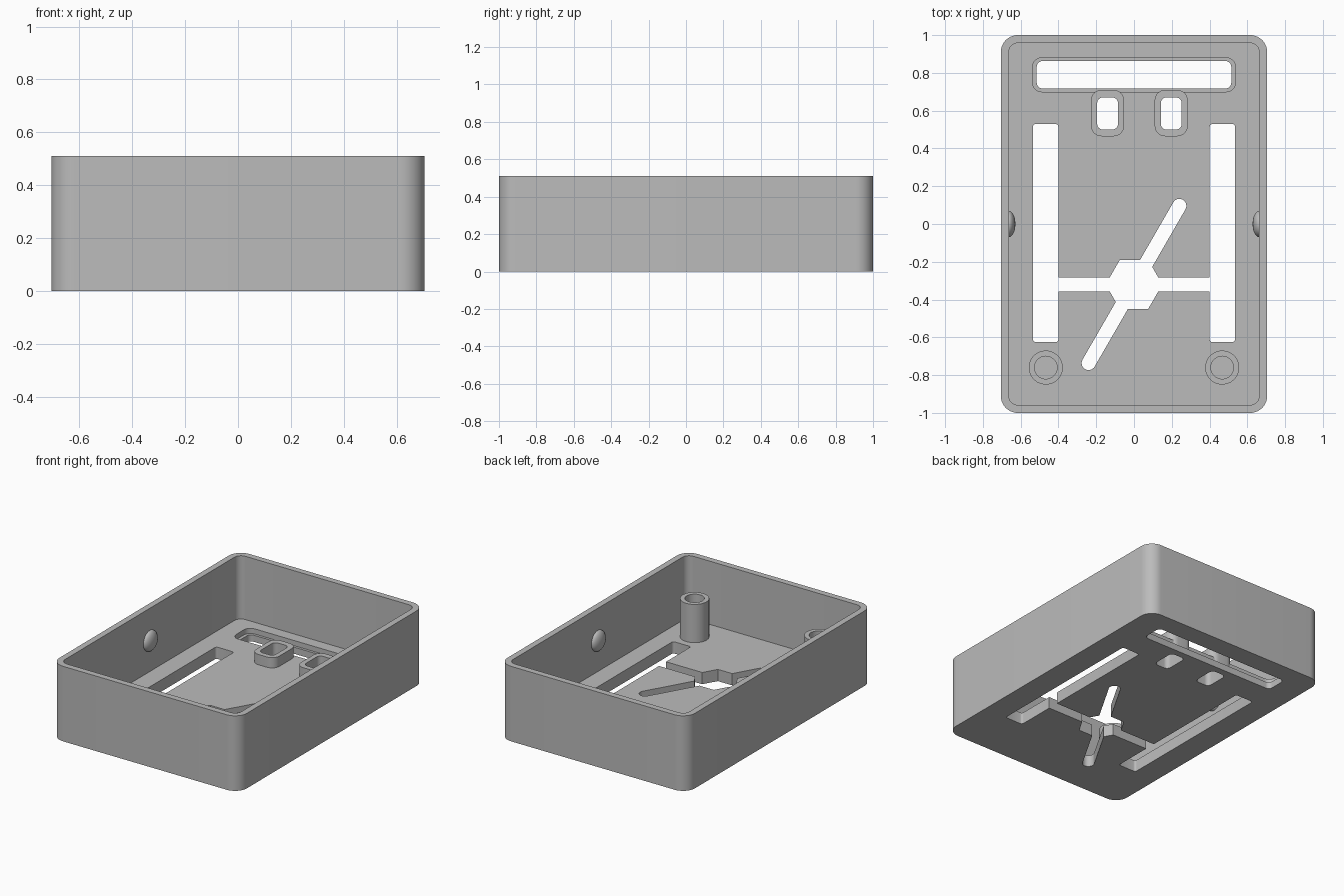
import bpy, bmesh, math
from mathutils import Matrix, Vector

cube = bpy.data.objects.get("Cube")
if cube:
    bpy.data.objects.remove(cube, do_unlink=True)

grey = bpy.data.materials.new("plain_grey")
grey.use_nodes = True
COLOUR = (0.5, 0.5, 0.5, 1)
grey.diffuse_color = COLOUR
grey.node_tree.nodes["Principled BSDF"].inputs["Base Color"].default_value = COLOUR

HEIGHT, FLOOR, STAR_Y = 0.51, 0.08, -0.32


def rounded(cx, cy, w, d, r, steps=8):
    """Outline of a rounded rectangle; a circle when r is half the size."""
    pts = []
    for q, (sx, sy) in enumerate([(1, 1), (-1, 1), (-1, -1), (1, -1)]):
        for i in range(steps + 1):
            a = math.pi / 2 * (q + i / steps)
            p = Vector((cx + sx * (w / 2 - r) + r * math.cos(a),
                        cy + sy * (d / 2 - r) + r * math.sin(a), 0))
            if all((p - o).length > 1e-5 for o in pts):
                pts.append(p)
    return pts


def prism(name, outline, z0, z1, turn=None):
    """Solid raised from a flat outline."""
    bm = bmesh.new()
    verts = [bm.verts.new((p.x, p.y, z0)) for p in outline]
    face = bm.faces.new(verts)
    top = bmesh.ops.extrude_face_region(bm, geom=[face])["geom"]
    bmesh.ops.translate(bm, vec=(0, 0, z1 - z0),
                        verts=[v for v in top if isinstance(v, bmesh.types.BMVert)])
    if turn:
        bm.transform(turn)
    bmesh.ops.recalc_face_normals(bm, faces=bm.faces)
    return finish(name, bm)


def finish(name, bm):
    mesh = bpy.data.meshes.new(name)
    bm.to_mesh(mesh)
    bm.free()
    mesh.materials.append(grey)
    obj = bpy.data.objects.new(name, mesh)
    bpy.context.collection.objects.link(obj)
    return obj


def cut(obj, cutter):
    """Subtract the cutter, then discard it."""
    mod = obj.modifiers.new("cut", 'BOOLEAN')
    mod.operation, mod.solver, mod.object = 'DIFFERENCE', 'EXACT', cutter
    cutter.hide_render = True
    bpy.context.view_layer.update()
    graph = bpy.context.evaluated_depsgraph_get()
    mesh = bpy.data.meshes.new_from_object(obj.evaluated_get(graph))
    obj.modifiers.clear()
    obj.data = mesh
    bpy.data.objects.remove(cutter, do_unlink=True)


def cut_prism(obj, outline, z0=-0.1, z1=0.3, turn=None):
    cut(obj, prism("cutter", outline, z0, z1, turn))


# Open tray
tray = prism("tray", rounded(0, 0, 1.41, 2, 0.09, 12), 0, HEIGHT)
cut_prism(tray, rounded(0, 0, 1.326, 1.916, 0.048, 12), FLOOR, 0.7)
parts = [tray]

# Wide back opening with a shallow recess around it
cut_prism(tray, rounded(0, 0.79, 1.075, 0.18, 0.05), 0.045)
cut_prism(tray, rounded(0, 0.79, 1.03, 0.145, 0.03))

# Star vent: hexagonal hub, cross bar and four slanted arms
hub = [Vector((0.15 * math.cos(math.radians(a)),
               STAR_Y + 0.15 * math.sin(math.radians(a)), 0)) for a in range(0, 360, 60)]
cut_prism(tray, hub)
cut_prism(tray, rounded(0, STAR_Y, 0.9, 0.075, 0.005, 1))
for angle in (60, 120):
    turn = Matrix.Translation((0, STAR_Y, 0)) @ Matrix.Rotation(math.radians(angle), 4, 'Z')
    cut_prism(tray, rounded(0, 0, 1.035, 0.074, 0.037), turn=turn)

for side, s in (("right", -1), ("left", 1)):
    # Long side slot
    cut_prism(tray, rounded(s * 0.468, -0.048, 0.135, 1.155, 0.015, 4))

    # Raised collar around a small through opening
    hole = (s * 0.197 if s > 0 else -0.14, 0.585, 0.11, 0.17, 0.03)
    collar = prism(side + "_collar", rounded(hole[0], 0.587, 0.175, 0.245, 0.055),
                   0.045, 0.15)
    cut_prism(collar, rounded(*hole))
    cut_prism(tray, rounded(*hole))

    # Hollow screw post
    post = prism(side + "_post", rounded(s * 0.467, -0.76, 0.18, 0.18, 0.09, 12),
                 FLOOR - 0.02, 0.34)
    cut_prism(post, rounded(s * 0.467, -0.76, 0.12, 0.12, 0.06, 12), FLOOR, 0.5)

    # Domed catch on the inner wall
    bm = bmesh.new()
    bmesh.ops.create_uvsphere(bm, u_segments=32, v_segments=16, radius=0.07)
    bm.transform(Matrix.Translation((s * 0.663, 0, 0.29)) @ Matrix.Diagonal((0.5, 1, 1, 1)))
    parts += [collar, post, finish(side + "_catch", bm)]

# Smooth the curved walls and keep the edges crisp
bpy.ops.object.select_all(action='DESELECT')
for part in parts:
    part.select_set(True)
bpy.context.view_layer.objects.active = tray
bpy.ops.object.shade_smooth_by_angle(angle=math.radians(30))
